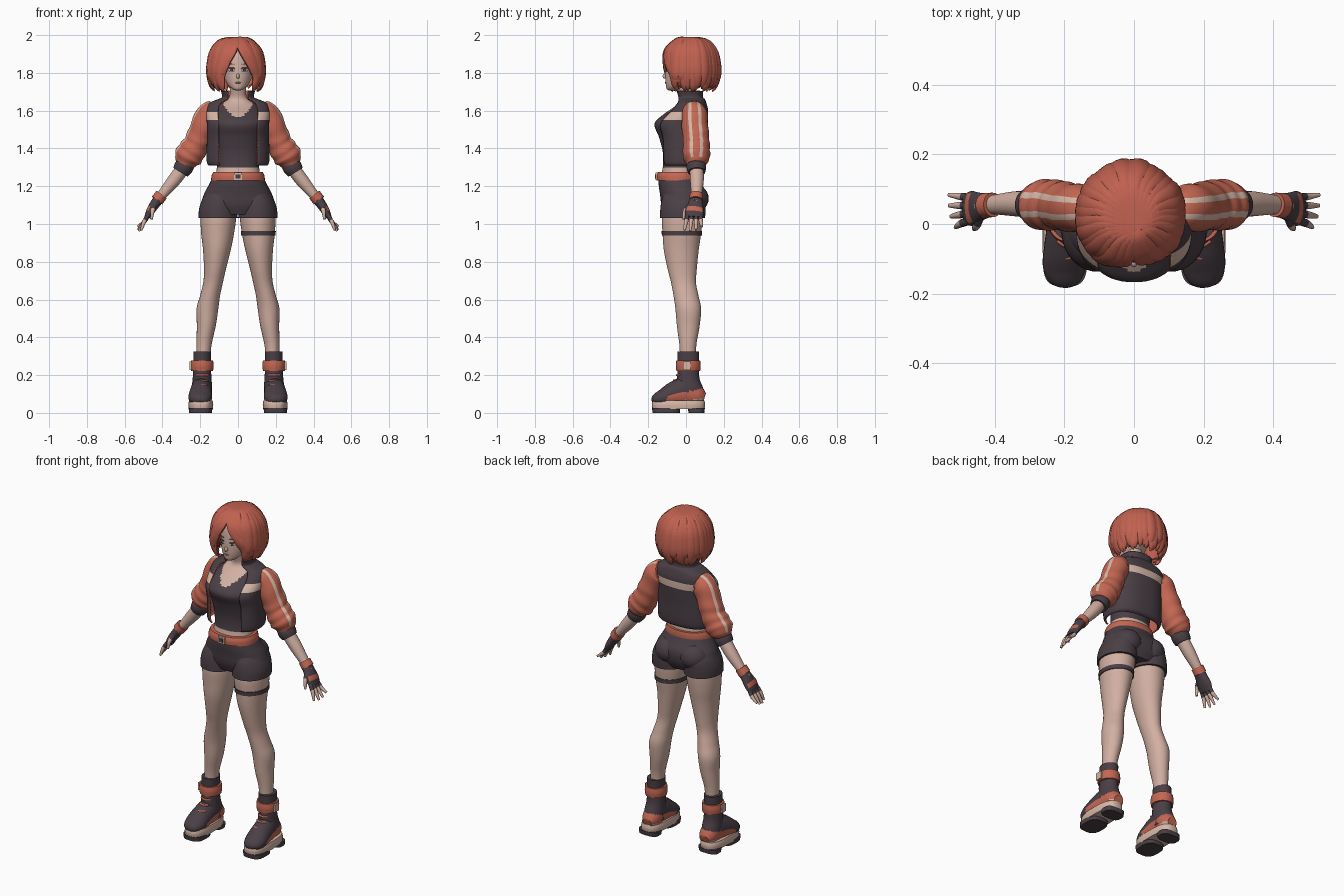
import bpy, bmesh, math, random
from mathutils import Vector, Matrix

random.seed(4)
TAU = math.tau
cube = bpy.data.objects.get("Cube")
if cube:
    bpy.data.objects.remove(cube, do_unlink=True)


def material(name, r, g, b):
    m = bpy.data.materials.new(name)
    m.use_nodes = True
    m.diffuse_color = (r, g, b, 1)
    node = next(n for n in m.node_tree.nodes if n.type == "BSDF_PRINCIPLED")
    node.inputs["Base Color"].default_value = (r, g, b, 1)
    return m


skin = material("skin", .64, .43, .36)
dark = material("charcoal cloth", .068, .05, .06)
orange = material("orange cloth", .55, .135, .085)
hair = material("copper hair", .53, .12, .08)
cream = material("cream trim", .68, .48, .39)
white = material("eye white", .6, .52, .5)
lip = material("lips", .45, .2, .17)


def spline(rows, n):
    """Smooth curve through rows of any width."""
    out, last = [], len(rows) - 1
    for i in range(last):
        quad = [rows[min(max(i + k, 0), last)] for k in (-1, 0, 1, 2)]
        for s in range(n):
            t = s / n
            out.append([b + .5 * t * (c - a + t * (2*a - 5*b + 4*c - d + t * (3*(b - c) + d - a)))
                        for a, b, c, d in zip(*quad)])
    return out + [list(rows[-1])]


def loft(rows, seg=40, power=2, steps=7, gap=None):
    """Horizontal rings from rows of x, y, z, half width, half depth; angle 0 is the front."""
    rings = []
    for x, y, z, rx, ry in spline(rows, steps):
        g = gap(z) if gap else 0
        ring = []
        for j in range(seg + (1 if gap else 0)):
            a = g + (TAU - 2 * g) * j / seg
            s, c = math.sin(a), -math.cos(a)
            ring.append((x + rx * math.copysign(abs(s) ** (2 / power), s),
                         y + ry * math.copysign(abs(c) ** (2 / power), c), z))
        rings.append(ring)
    return rings


def tube(rows, seg=16, steps=5, ref=(0, 1, 0), ripple=0):
    """Rings across a path from rows of x, y, z, thickness, width (along ref)."""
    pts = spline(rows, steps)
    last, rings = len(pts) - 1, []
    for i, p in enumerate(pts):
        t = (Vector(pts[min(i + 1, last)][:3]) - Vector(pts[max(i - 1, 0)][:3])).normalized()
        b = Vector(ref) - t * t.dot(Vector(ref))
        b.normalize()
        n = t.cross(b)
        ring = []
        for j in range(seg):
            a = TAU * j / seg
            k = 1 + ripple * math.sin(34 * i / last + 2 * math.sin(a))
            ring.append(Vector(p[:3]) + k * (n * p[3] * math.cos(a) + b * p[4] * math.sin(a)))
        rings.append(ring)
    return rings


def finish(name, bm, mats, mirror=False, thick=0):
    me = bpy.data.meshes.new(name)
    bm.to_mesh(me)
    bm.free()
    for m in mats:
        me.materials.append(m)
    ob = bpy.data.objects.new(name, me)
    bpy.context.collection.objects.link(ob)
    bpy.ops.object.select_all(action="DESELECT")
    ob.select_set(True)
    bpy.context.view_layer.objects.active = ob
    bpy.ops.object.shade_smooth_by_angle(angle=.8)
    if thick:
        mod = ob.modifiers.new("thickness", "SOLIDIFY")
        mod.thickness = thick
        mod.material_offset = mod.material_offset_rim = len(mats) - 1
    if mirror:
        ob.modifiers.new("mirror", "MIRROR")
    return ob


def build(name, shells, mats, rule=None, open_front=False, **kw):
    """Join shells of rings; rule(centre, angle, along) picks the material."""
    bm = bmesh.new()
    for rings in shells:
        grid = [[bm.verts.new(v) for v in ring] for ring in rings]
        n, last = len(grid[0]), len(grid) - 1
        made = []
        for i in range(last):
            for j in range(n - 1 if open_front else n):
                k = (j + 1) % n
                f = bm.faces.new((grid[i][j], grid[i][k], grid[i + 1][k], grid[i + 1][j]))
                a = TAU * (j + .5) / n
                made.append((f, a if a < math.pi else a - TAU, (i + .5) / last))
        if not open_front:
            made.append((bm.faces.new(grid[0][::-1]), 0, 0))
            made.append((bm.faces.new(grid[-1]), 0, 1))
        if rule:
            for f, a, u in made:
                f.material_index = int(rule(f.calc_center_median(), a, u))
    if not open_front:
        bmesh.ops.recalc_face_normals(bm, faces=bm.faces[:])
    return finish(name, bm, mats, **kw)


def solid(name, loc, size, mat, turn=0, box=False, mirror=False):
    """Ellipsoid or box with the given half sizes."""
    bm = bmesh.new()
    mx = Matrix.Translation(loc) @ Matrix.Rotation(turn, 4, "Z") @ Matrix.Diagonal((*size, 1))
    if box:
        bmesh.ops.create_cube(bm, size=2, matrix=mx)
    else:
        bmesh.ops.create_uvsphere(bm, u_segments=24, v_segments=14, radius=1, matrix=mx)
    return finish(name, bm, [mat], mirror=mirror)


# Torso with tank top and neck
build("torso", [loft([(0, -.04, 1.23, .125, .1), (0, -.035, 1.3, .112, .088), (0, -.03, 1.38, .118, .093),
                      (0, -.035, 1.46, .13, .108), (0, -.04, 1.53, .14, .127), (0, -.01, 1.58, .135, .11),
                      (0, .02, 1.63, .1, .07), (0, .02, 1.665, .05, .046), (0, .005, 1.72, .042, .042),
                      (0, 0, 1.77, .04, .04)], 56, 2.2)],
      [skin, dark], lambda c, a, u: 1.305 < c.z < 1.565 + 12 * c.x ** 2)

# Open jacket with collar, chest band and orange lining
build("jacket", [loft([(0, -.02, 1.31, .155, .105), (0, -.015, 1.335, .166, .12), (0, -.015, 1.45, .165, .125),
                       (0, -.02, 1.53, .165, .135), (0, .012, 1.6, .168, .105), (0, .025, 1.64, .152, .083),
                       (0, .025, 1.66, .108, .075), (0, .02, 1.672, .085, .07), (0, .015, 1.705, .09, .075)],
                      56, 2.5, gap=lambda z: .6)],
      [dark, cream, orange], lambda c, a, u: 1.55 < c.z < 1.59, True, thick=.008)

# Sleeves, cuffs and forearms
build("sleeves", [tube([(.125, .045, 1.6, .05, .055), (.155, .045, 1.58, .066, .068), (.195, .05, 1.49, .067, .07),
                        (.218, .055, 1.43, .068, .07), (.245, .055, 1.385, .074, .072),
                        (.268, .055, 1.35, .073, .07), (.285, .055, 1.315, .048, .05)], 48, 6, ripple=.03)],
      [orange, cream], lambda c, a, u: .26 < abs(a) < .53 and u < .93, mirror=True)
build("cuffs", [tube([(.27, .055, 1.325, .046, .048), (.288, .055, 1.3, .051, .052),
                      (.304, .056, 1.275, .045, .046)], 32)], [dark], mirror=True)
build("forearms", [tube([(.28, .055, 1.31, .036, .037), (.34, .058, 1.23, .035, .036),
                         (.41, .055, 1.145, .025, .027), (.44, .05, 1.11, .024, .028)], 24)], [skin], mirror=True)

# Fingerless gloves
build("gloves", [tube([(.405, .055, 1.152, .029, .03), (.44, .05, 1.105, .026, .04),
                       (.464, .045, 1.068, .022, .05), (.482, .042, 1.035, .014, .044)], 24)],
      [dark, orange], lambda c, a, u: .55 < u < .72 and abs(a) < 1.1, mirror=True)
build("wrist_bands", [tube([(.405, .055, 1.155, .034, .035), (.428, .053, 1.125, .034, .036)], 24)],
      [orange], mirror=True)
fingers = []
for k, (tx, tz) in enumerate(((.512, .967), (.525, .962), (.53, .968), (.532, .986))):
    y = .009 + .022 * k
    fingers.append(tube([(.474, y, 1.05, .011, .012), (.497, y + .004 * (k - 2), 1.012, .011, .011),
                         (tx, y + .009 * (k - 2), tz, .006, .006)], 10))
fingers.append(tube([(.442, .025, 1.1, .013, .014), (.452, -.004, 1.07, .012, .012),
                     (.458, -.014, 1.025, .007, .007)], 10, ref=(1, 0, 0)))
build("fingers", fingers, [dark, skin], lambda c, a, u: u > .4, mirror=True)

# Legs and thigh strap
build("legs", [loft([(.183, .01, .28, .036, .042), (.18, .01, .36, .04, .045), (.168, .012, .46, .05, .06),
                     (.162, .012, .55, .0575, .068), (.148, 0, .62, .053, .066), (.132, -.013, .69, .052, .066),
                     (.122, -.02, .76, .058, .077), (.112, -.025, .86, .073, .092),
                     (.108, -.022, .95, .087, .102), (.104, -.02, 1.03, .094, .107),
                     (.1, -.015, 1.1, .09, .1)])], [skin], mirror=True)
build("thigh_strap", [loft([(.108, -.022, .938, .091, .106), (.108, -.022, .962, .092, .107)])], [dark])

# Shorts
build("shorts_hips", [loft([(0, -.015, 1.05, .14, .095), (0, -.013, 1.1, .192, .117), (0, -.015, 1.16, .179, .123),
                            (0, -.03, 1.21, .153, .115), (0, -.04, 1.25, .134, .105)], power=2.2)], [dark])
build("shorts_legs", [loft([(.105, -.018, 1.032, .104, .119), (.105, -.016, 1.08, .101, .12),
                            (.1, -.012, 1.13, .09, .116), (.09, -.012, 1.18, .07, .095)])], [dark], mirror=True)
solid("shorts_seat", (.082, .03, 1.135), (.085, .09, .08), dark, mirror=True)

# Belt and buckle
build("belt", [loft([(0, -.042, 1.23, .143, .113), (0, -.042, 1.255, .14, .113),
                     (0, -.04, 1.275, .132, .108)], power=2.2)], [orange])
solid("buckle", (0, -.155, 1.252), (.022, .006, .02), cream, box=True)
solid("buckle_centre", (0, -.16, 1.252), (.013, .004, .011), dark, box=True)


# Boots
def boot_rule(c, a, u):
    rise = c.y + .1
    return 0 if rise < 0 else 2 if c.z < .05 + .15 * rise else c.z < .085 + .25 * rise


build("boot_feet", [tube([(.19, .098, .08, .025, .03), (.19, .065, .09, .055, .05), (.193, 0, .11, .08, .056),
                          (.197, -.06, .1, .068, .06), (.2, -.12, .08, .048, .062),
                          (.201, -.163, .068, .03, .045), (.202, -.179, .06, .008, .018)],
                         36, 6, ref=(1, 0, 0))], [dark, orange, cream], boot_rule, mirror=True)
build("boot_shafts", [loft([(.19, .025, .08, .052, .06), (.191, .018, .13, .054, .072), (.19, .012, .18, .05, .06),
                            (.19, .012, .24, .047, .056), (.189, .012, .325, .047, .057)])], [dark], mirror=True)
build("boot_straps", [loft([(.19, .012, .222, .058, .063), (.19, .012, .25, .061, .066),
                            (.19, .012, .278, .058, .063)])], [orange], mirror=True)
solid("strap_buckles", (.252, .005, .25), (.005, .02, .022), cream, box=True, mirror=True)
build("laces", [tube([(.162, y + .016, z, .006, .006), (.191, y, z, .006, .006), (.22, y + .016, z, .006, .006)], 8)
                for y, z in ((-.048, .2), (-.064, .172), (-.098, .148))], [orange], mirror=True)
build("midsoles", [loft([(.197, -.04, .02, .064, .138), (.197, -.04, .045, .066, .141),
                         (.197, -.04, .066, .062, .137)], power=2.8)], [cream], mirror=True)
build("treads", [loft([(.199, y, 0, .061, d), (.198, y, .026, .063, d + .003)], power=3, steps=1)
                 for y, d in ((-.105, .072), (.055, .042))], [dark], mirror=True)

# Head and face
build("head", [loft([(0, -.075, 1.706, .012, .014), (0, -.068, 1.716, .032, .034), (0, -.046, 1.74, .056, .061),
                     (0, -.02, 1.78, .074, .09), (0, 0, 1.84, .085, .108), (0, .01, 1.9, .086, .108),
                     (0, .01, 1.95, .062, .077), (0, .01, 1.975, .02, .02)])], [skin])
solid("nose", (0, -.111, 1.782), (.009, .013, .013), skin)
solid("mouth", (0, -.108, 1.748), (.015, .004, .004), lip)
solid("eyes", (.034, -.1, 1.815), (.018, .004, .009), white, .4, mirror=True)
solid("irises", (.034, -.103, 1.815), (.008, .003, .009), dark, .4, mirror=True)
solid("lashes", (.035, -.102, 1.825), (.021, .004, .003), dark, .4, mirror=True)
solid("eyebrows", (.036, -.102, 1.846), (.02, .004, .0025), hair, .4, mirror=True)

# Bobbed hair: inner cap plus overlapping locks parted to one side
build("hair_cap", [loft([(-.008, .04, 1.745, .118, .11), (-.008, .035, 1.8, .134, .13),
                         (-.008, .025, 1.86, .134, .136), (-.004, .02, 1.91, .119, .126),
                         (0, .015, 1.95, .088, .098), (0, .01, 1.975, .05, .06), (0, .005, 1.985, .005, .005)],
                        48, gap=lambda z: max(0, min(1, (1.945 - z) * 9)))], [hair], open_front=True, thick=.006)
locks = []
for layer in range(2):
    count = 30
    for i in range(count):
        a = TAU * (i + .5 * layer + random.uniform(-.2, .2)) / count - math.pi
        side = 1 if a > .12 else -1
        edge = .85 if side > 0 else .62
        swept = side * max(abs(a), edge + .15 * random.random())
        grow = 1 - .035 * layer + random.uniform(-.02, .025)
        drop = random.uniform(-.018, .02)
        rows = [(.02, -.015, 1.985, .006, .01)]
        for r, z, mix, thin, wide in ((.52, 1.972, 0, .012, .019), (.88, 1.92, .2, .013, .027),
                                      (1, 1.85, .65, .014, .03), (1.01, 1.79, 1, .014, .028),
                                      (.92, 1.745 + drop, 1, .011, .018), (.8, 1.718 + drop, 1, .002, .003)):
            az = a + (swept - a) * mix
            rows.append((-.01 + .143 * r * grow * math.sin(az), .024 - .146 * r * grow * math.cos(az), z, thin, wide))
        mid = a + (swept - a) * .5
        locks.append(tube(rows, 10, 4, ref=(math.cos(mid), math.sin(mid), 0)))
build("hair_locks", locks, [hair])
